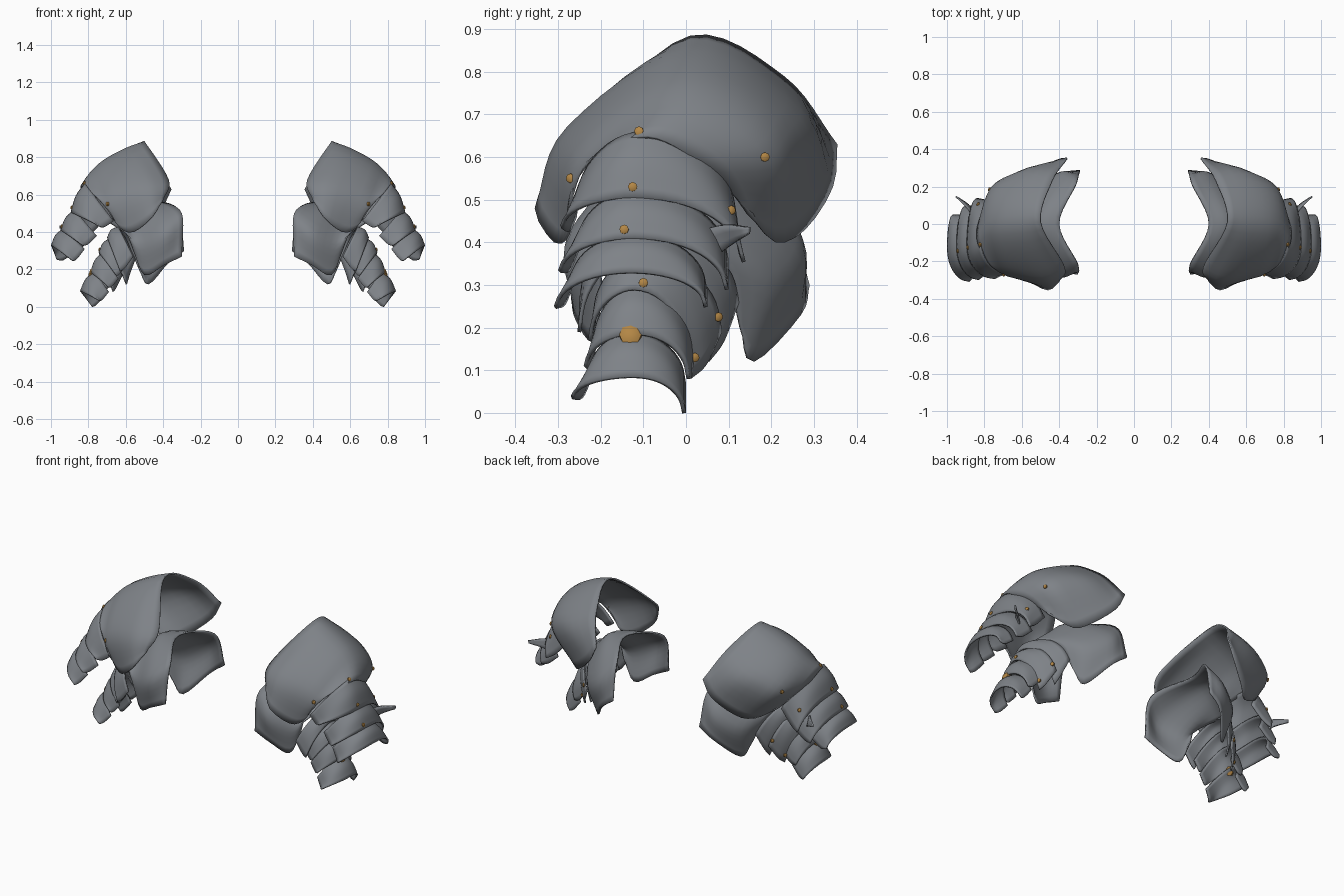
import bpy, math
from mathutils import Vector
from mathutils.bvhtree import BVHTree

cube = bpy.data.objects.get("Cube")
if cube:
    bpy.data.objects.remove(cube, do_unlink=True)


def material(name, colour):
    mat = bpy.data.materials.new(name)
    mat.use_nodes = True
    mat.diffuse_color = colour
    mat.node_tree.nodes["Principled BSDF"].inputs["Base Color"].default_value = colour
    return mat


steel = material("grey steel", (0.21, 0.225, 0.245, 1))
brass = material("brass", (0.45, 0.24, 0.06, 1))


def spline(points, count):
    """Evenly sampled smooth curve through the points."""
    pts = [2 * points[0] - points[1], *points, 2 * points[-1] - points[-2]]
    spans = len(points) - 1
    result = []
    for k in range(count + 1):
        u = spans * k / count
        i = min(int(u), spans - 1)
        t = u - i
        a, b, c, d = pts[i:i + 4]
        result.append(0.5 * (2 * b + (c - a) * t + (2 * a - 5 * b + 4 * c - d) * t ** 2
                             + (3 * b - a - 3 * c + d) * t ** 3))
    return result


def finish(name, verts, faces, mat):
    mesh = bpy.data.meshes.new(name)
    mesh.from_pydata(verts, [], faces)
    mesh.materials.append(mat)
    obj = bpy.data.objects.new(name, mesh)
    bpy.context.collection.objects.link(obj)
    bpy.ops.object.select_all(action='DESELECT')
    obj.select_set(True)
    bpy.context.view_layer.objects.active = obj
    bpy.ops.object.shade_smooth_by_angle(angle=math.radians(40))
    return obj


trees = []


def shell(name, rows, around=24, along=12, thickness=0.009):
    """Curved plate through rows of points, running front to back."""
    rows = [spline([Vector(p) for p in row], around) for row in rows]
    columns = [spline(list(col), along) for col in zip(*rows)]
    n = along + 1
    verts = [p for col in columns for p in col]
    faces = [(j * n + i, j * n + i + 1, (j + 1) * n + i + 1, (j + 1) * n + i)
             for j in range(around) for i in range(along)]
    trees.append(BVHTree.FromPolygons(verts, faces))
    obj = finish(name, verts, faces, steel)
    solid = obj.modifiers.new("thickness", 'SOLIDIFY')
    solid.thickness = thickness
    solid.offset = -1
    obj.modifiers.new("other side", 'MIRROR')


def arch(front, crown, back, steps=4):
    """Elliptical arch from the front corner over the crown to the back corner."""
    front, crown, back = Vector(front), Vector(crown), Vector(back)
    row = []
    for k in range(-steps, steps + 1):
        a = abs(k) / steps * math.pi / 2
        d = (front if k < 0 else back) - crown
        drop = 1 - math.cos(a)
        row.append(crown + Vector((d.x * drop, d.y * math.sin(a), d.z * drop)))
    return row


def lame(name, top, bottom):
    """Overlapping band, swollen at the crown and rounded at its hanging ends."""
    first, last = arch(*top), arch(*bottom)
    middle = []
    for k, (a, b) in enumerate(zip(first, last)):
        end = abs(k / 4 - 1) ** 3
        middle.append((a + b) / 2 + Vector((0.01, 0, 0.012 - 0.034 * end)))
    shell(name, [first, middle, last], along=8)


# Large shoulder cup, inner rim to outer rim
shell("shoulder_cup", [
    [(.4, -.31, .57), (.37, -.23, .68), (.5, .01, .885), (.44, .23, .79), (.36, .355, .63)],
    [(.46, -.355, .48), (.49, -.28, .67), (.6, 0, .85), (.57, .27, .71), (.41, .345, .53)],
    [(.56, -.31, .4), (.66, -.26, .62), (.72, -.01, .785), (.69, .24, .66), (.52, .28, .43)],
    [(.63, -.28, .42), (.72, -.25, .58), (.79, -.03, .72), (.77, .19, .6), (.6, .21, .4)],
    [(.68, -.27, .5), (.77, -.22, .6), (.84, -.09, .65), (.82, .04, .58), (.72, .15, .47)]])

# Smaller cup nested below it
shell("lower_cup", [
    [(.3, -.27, .27), (.3, -.22, .5), (.4, 0, .56), (.31, .22, .51), (.29, .29, .3)],
    [(.4, -.26, .22), (.4, -.27, .42), (.5, 0, .55), (.4, .26, .41), (.38, .27, .23)],
    [(.5, -.22, .17), (.53, -.22, .36), (.58, -.02, .48), (.52, .2, .33), (.48, .16, .12)],
    [(.56, -.2, .3), (.6, -.2, .4), (.65, -.06, .42), (.6, .08, .36), (.53, .13, .2)]])

# Upper arm bands: front corner, crown and back corner of each edge
lame("upper_band_1", [(.665, -.265, .46), (.82, -.1, .66), (.72, .12, .46)],
     [(.745, -.295, .44), (.895, -.12, .505), (.84, .14, .355)])
lame("upper_band_2", [(.755, -.26, .38), (.875, -.12, .52), (.79, .1, .36)],
     [(.83, -.3, .335), (.95, -.12, .41), (.9, .1, .29)])
lame("upper_band_3", [(.82, -.27, .31), (.93, -.12, .42), (.88, .05, .29)],
     [(.88, -.31, .25), (1, -.13, .33), (.97, .05, .255)])

# Lower arm bands
lame("lower_band_1", [(.56, -.25, .27), (.64, -.1, .43), (.55, .125, .26)],
     [(.63, -.255, .19), (.7, -.11, .37), (.6, .055, .12)])
lame("lower_band_2", [(.6, -.22, .22), (.68, -.1, .37), (.61, .085, .19)],
     [(.65, -.23, .17), (.745, -.12, .29), (.67, .012, .08)])
lame("lower_band_3", [(.64, -.22, .15), (.72, -.12, .295), (.66, .02, .14)],
     [(.69, -.24, .11), (.79, -.12, .185), (.74, .01, .08)])
lame("lower_band_4", [(.69, -.23, .08), (.765, -.13, .19), (.71, 0, .07)],
     [(.74, -.27, .04), (.845, -.12, .085), (.78, 0, 0)])

# Pointed fin at the back of the second band
shell("elbow_fin", [[(.86, .04, .43), (.9, .09, .44), (.955, .145, .435)],
                    [(.86, .06, .36), (.89, .1, .39), (.955, .143, .42)]], 6, 3)


def stud(name, y, z, radius):
    """Faceted rivet seated on the outermost plate nearest this depth and height."""
    hits = [t.ray_cast(Vector((2, y, z)), Vector((-1, 0, 0))) for t in trees]
    hits = [h for h in hits if h[0]]
    if not hits:
        return
    spot, normal = max(hits, key=lambda h: h[0].x)[:2]
    outward = (normal + Vector((1.5, 0, 0))).normalized()
    turn = outward.to_track_quat('Z', 'Y')
    spot = spot + outward * radius * 0.3
    verts = []
    for size, height in ((1, -0.6), (1, 0.1), (0.6, 0.35)):
        for k in range(8):
            a = k * math.tau / 8
            local = Vector((math.cos(a) * size, math.sin(a) * size, height)) * radius
            verts.append(spot + turn @ local)
    faces = [tuple(range(16, 24)), tuple(range(7, -1, -1))]
    for ring in (0, 8):
        for k in range(8):
            m = (k + 1) % 8
            faces.append((ring + k, ring + m, ring + 8 + m, ring + 8 + k))
    obj = finish(name, verts, faces, brass)
    obj.modifiers.new("other side", 'MIRROR')


# Brass rivets
for i, (y, z) in enumerate([(-.11, .66), (.185, .6), (-.125, .53), (-.27, .55), (.105, .475),
                            (-.145, .43), (-.1, .305), (.075, .225), (.02, .13)]):
    stud(f"rivet_{i + 1}", y, z, 0.011)
stud("large_rivet", -.13, .18, 0.026)
